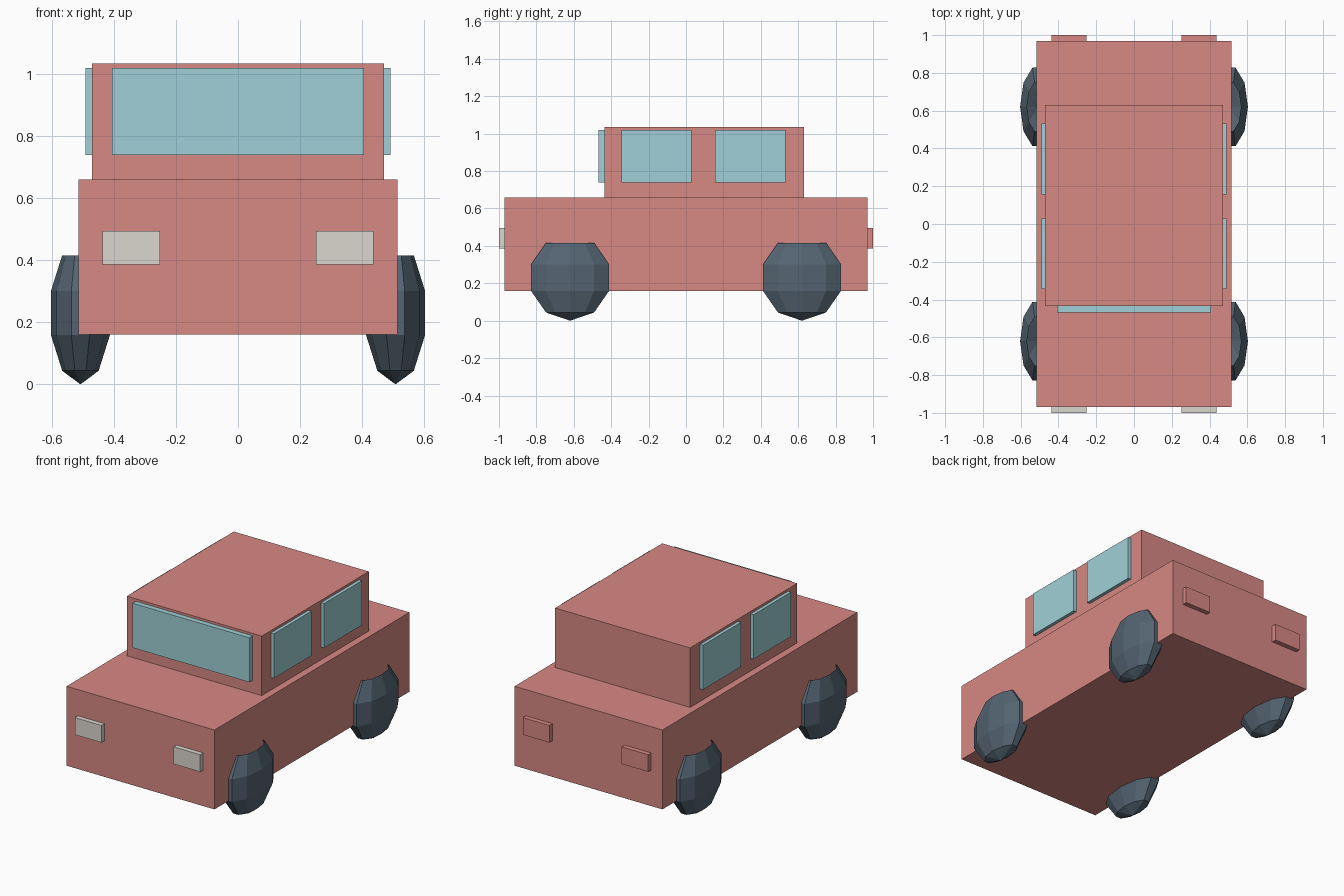
import bpy, bmesh
from math import radians
from mathutils import Matrix

if "Cube" in bpy.data.objects:
    bpy.data.objects.remove(bpy.data.objects["Cube"])


def material(name, rgb):
    m = bpy.data.materials.new(name)
    m.diffuse_color = (*rgb, 1)
    m.use_nodes = True
    m.node_tree.nodes["Principled BSDF"].inputs["Base Color"].default_value = m.diffuse_color
    return m


RED = material("red paint", (0.68, 0.25, 0.23))
GLASS = material("glass", (0.35, 0.63, 0.68))
LAMP = material("lamp", (0.71, 0.68, 0.62))
RUBBER = material("rubber", (0.09, 0.13, 0.17))


def finish(name, bm, mat):
    mesh = bpy.data.meshes.new(name)
    bm.to_mesh(mesh)
    bm.free()
    mesh.materials.append(mat)
    obj = bpy.data.objects.new(name, mesh)
    bpy.context.collection.objects.link(obj)
    return obj


def box(name, x, y, z, mat):
    """Box from (min, max) ranges."""
    bm = bmesh.new()
    size = [r[1] - r[0] for r in (x, y, z)]
    mid = [(r[1] + r[0]) / 2 for r in (x, y, z)]
    bmesh.ops.create_cube(bm, size=1, matrix=Matrix.Translation(mid) @ Matrix.Diagonal((*size, 1)))
    return finish(name, bm, mat)


def wheel(name, x, y):
    """Flattened low-poly sphere, open at the top."""
    r = 0.23
    bm = bmesh.new()
    bmesh.ops.create_uvsphere(bm, u_segments=10, v_segments=5, radius=r,
                              matrix=Matrix.Rotation(radians(90), 4, 'Z'))
    top = max(bm.verts, key=lambda v: v.co.z)
    bmesh.ops.delete(bm, geom=[top], context='VERTS')
    bmesh.ops.scale(bm, vec=(0.1 / r, 1, 1), verts=bm.verts)
    obj = finish(name, bm, RUBBER)
    obj.location = (x, y, r)


# Body and cabin
box("body", (-0.515, 0.515), (-0.97, 0.97), (0.16, 0.66), RED)
box("cabin", (-0.47, 0.47), (-0.435, 0.63), (0.66, 1.035), RED)

# Windscreen
box("windscreen", (-0.407, 0.407), (-0.468, -0.43), (0.74, 1.02), GLASS)

# Mirrored parts
for side, s in (("left", -1), ("right", 1)):
    def span(a, b):
        return tuple(sorted((s * a, s * b)))
    box(f"front_window_{side}", span(0.465, 0.491), (-0.345, 0.03), (0.74, 1.02), GLASS)
    box(f"rear_window_{side}", span(0.465, 0.491), (0.155, 0.532), (0.74, 1.02), GLASS)
    box(f"headlight_{side}", span(0.252, 0.437), (-1.0, -0.965), (0.387, 0.495), LAMP)
    box(f"tail_light_{side}", span(0.252, 0.437), (0.965, 1.0), (0.387, 0.495), RED)
    wheel(f"front_wheel_{side}", s * 0.508, -0.62)
    wheel(f"rear_wheel_{side}", s * 0.508, 0.62)
